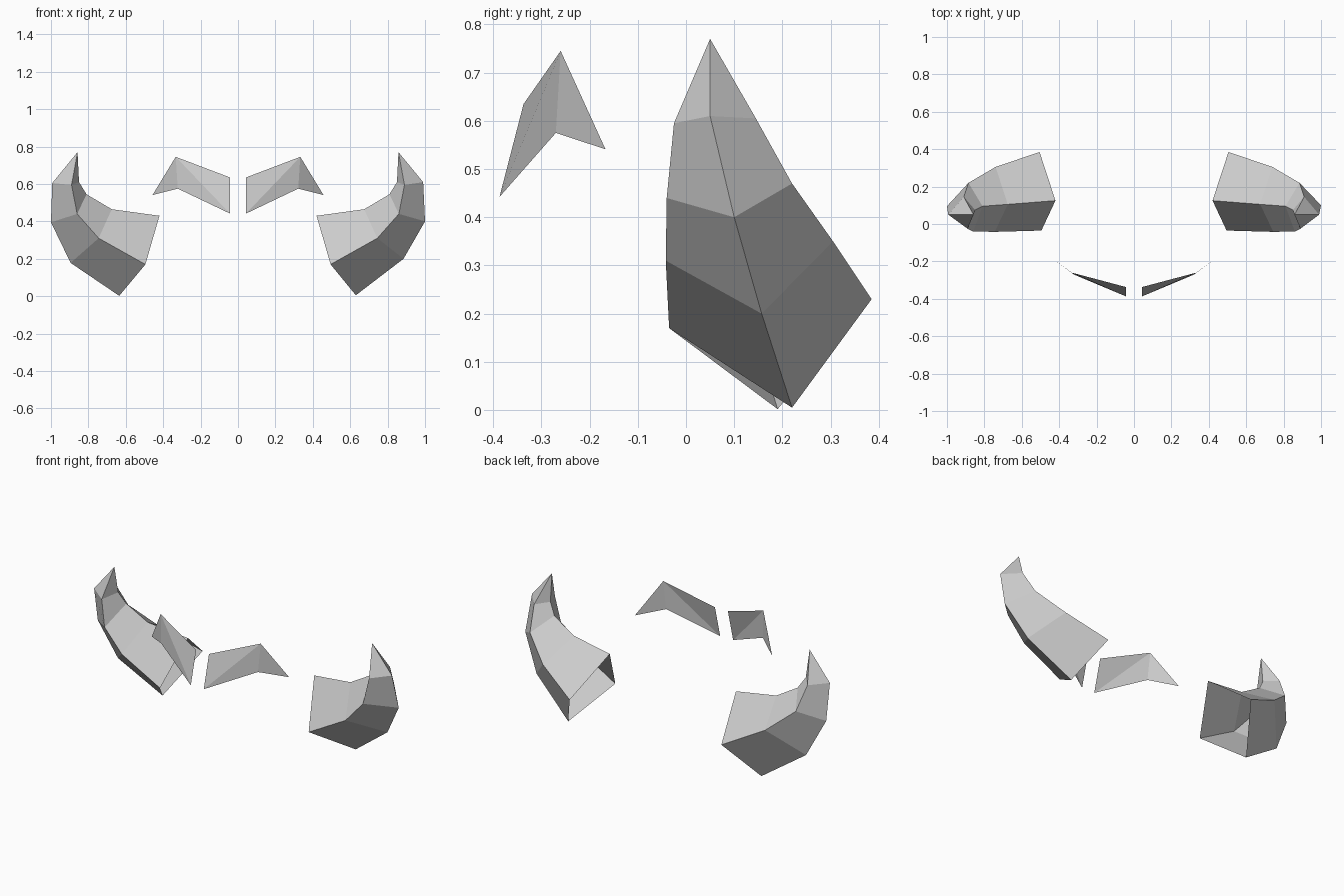
import bpy, bmesh

if "Cube" in bpy.data.objects:
    bpy.data.objects.remove(bpy.data.objects["Cube"])

# Horn cross-sections, base to tip: top, front, outer/bottom, back corner
RINGS = [
    [(.42, .125, .43), (.495, -.035, .17), (.63, .22, .005), (.505, .385, .23)],
    [(.675, .105, .465), (.745, -.042, .31), (.885, .157, .20), (.74, .305, .35)],
    [(.81, .095, .545), (.86, -.04, .44), (1.0, .10, .40), (.885, .22, .47)],
    [(.85, .075, .61), (.89, -.025, .595), (.99, .05, .61), (.91, .145, .605)],
]
TIP = (.858, .05, .77)

# The left horn's outer ridge sits slightly lower and further forward
LEFT_RIDGE = [(.005, -.03, -.003), (.01, -.02, -.022), (0, -.005, -.005), (.003, 0, -.005)]

# Brow outline: inner low, inner top, peak, outer end, underside bend
BROW = [(.043, -.387, .442), (.043, -.337, .635), (.333, -.26, .745),
        (.457, -.167, .541), (.322, -.27, .575)]


def finish(name, bm):
    mesh = bpy.data.meshes.new(name)
    bm.to_mesh(mesh)
    bm.free()
    ob = bpy.data.objects.new(name, mesh)
    bpy.context.collection.objects.link(ob)


def horn(name, side):
    bm = bmesh.new()
    rings = []
    for ring, shift in zip(RINGS, LEFT_RIDGE):
        verts = []
        for i, p in enumerate(ring):
            if side < 0 and i == 2:
                p = [a + b for a, b in zip(p, shift)]
            verts.append(bm.verts.new((side * p[0], p[1], p[2])))
        rings.append(verts)
    # Four-sided walls, open at the base
    for a, b in zip(rings, rings[1:]):
        for i in range(4):
            j = (i + 1) % 4
            bm.faces.new((a[i], a[j], b[j], b[i]))
    # Pointed end
    tip = bm.verts.new((side * TIP[0], TIP[1], TIP[2]))
    for i in range(4):
        bm.faces.new((rings[-1][i], rings[-1][(i + 1) % 4], tip))
    if side > 0:
        bmesh.ops.reverse_faces(bm, faces=bm.faces[:])
    finish(name, bm)


def brow(name, side):
    bm = bmesh.new()
    v = [bm.verts.new((side * x, y, z)) for x, y, z in BROW]
    for tri in ((0, 2, 1), (0, 4, 2), (4, 3, 2)):
        bm.faces.new([v[i] for i in tri])
    if side < 0:
        bmesh.ops.reverse_faces(bm, faces=bm.faces[:])
    finish(name, bm)


for label, side in (("right", 1), ("left", -1)):
    horn(label + "_horn", side)
    brow(label + "_brow", side)
